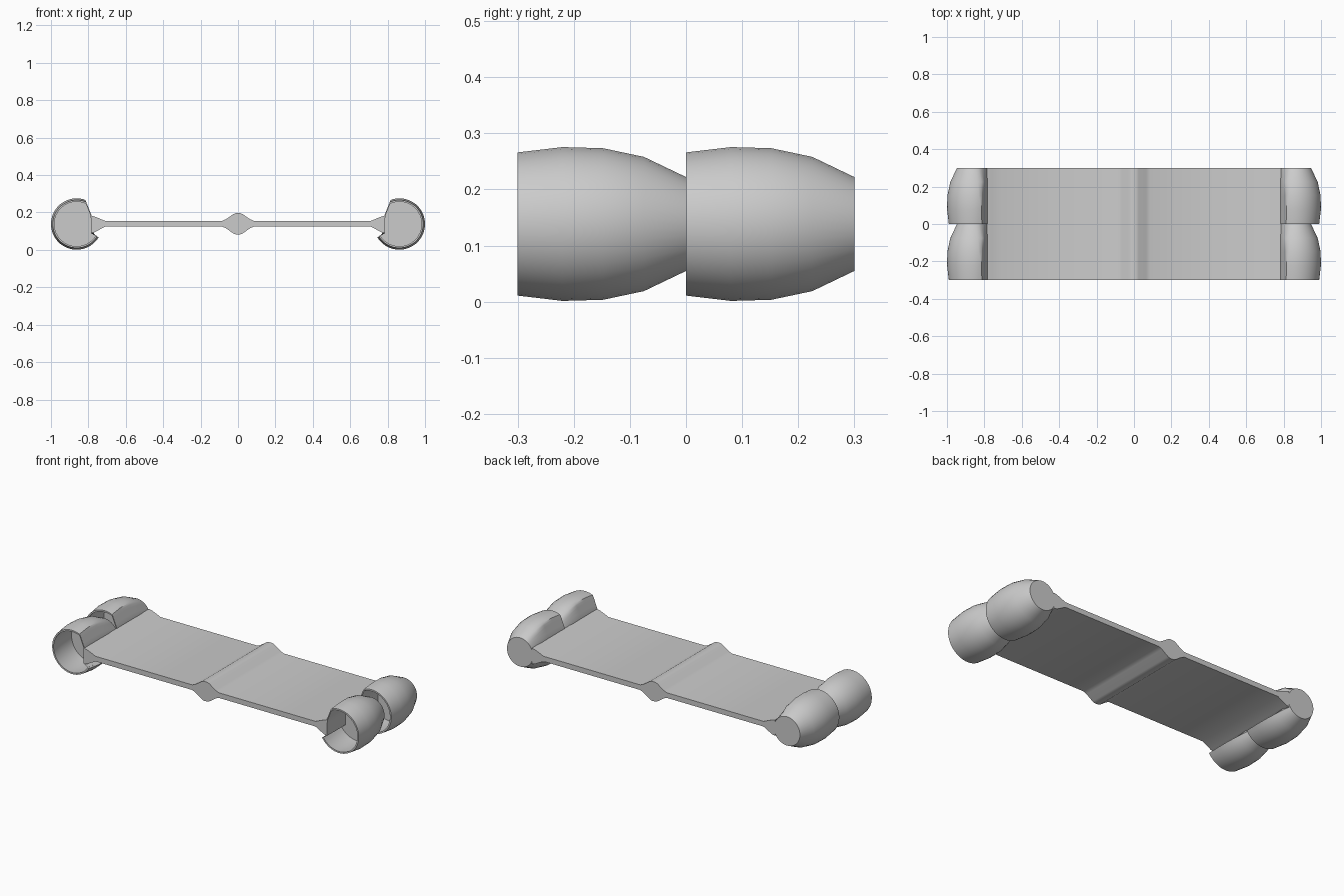
import bpy, math

if "Cube" in bpy.data.objects:
    bpy.data.objects.remove(bpy.data.objects["Cube"])

PX, PZ = 0.8625, 0.1385   # pod axis
SEG = 40


def make_object(name, verts, faces, smooth=35):
    me = bpy.data.meshes.new(name)
    me.from_pydata(verts, [], faces)
    ob = bpy.data.objects.new(name, me)
    bpy.context.collection.objects.link(ob)
    bpy.ops.object.select_all(action='DESELECT')
    ob.select_set(True)
    bpy.context.view_layer.objects.active = ob
    bpy.ops.object.mode_set(mode='EDIT')
    bpy.ops.mesh.select_all(action='SELECT')
    bpy.ops.mesh.normals_make_consistent(inside=False)
    bpy.ops.object.mode_set(mode='OBJECT')
    bpy.ops.object.shade_smooth_by_angle(angle=math.radians(smooth))
    return ob


def pod_ring(r, y, side, inset=0.0):
    # circle with its inner flank trimmed flat where it meets the deck
    ring = []
    for i in range(SEG):
        a = 2 * math.pi * (i + 0.5) / SEG
        x, z = r * math.cos(a), r * math.sin(a)
        if z > -0.055:
            x = max(x, -0.082 + 0.4 * max(z - 0.04, 0) + inset)
        ring.append((side * (PX + x), y, PZ + z))
    return ring


def pod(name, side, y0):
    # closed tail, barrel outside, thin lip, recessed floor inside
    outer = [(0.084, 0.3), (0.120, 0.225), (0.1355, 0.152), (0.1375, 0.08), (0.128, 0.0)]
    inner = [(0.119, 0.0), (0.127, 0.08), (0.122, 0.17)]
    rings = [pod_ring(r, y0 + d, side) for r, d in outer]
    rings += [pod_ring(r, y0 + d, side, 0.006) for r, d in inner]
    verts = [v for ring in rings for v in ring]
    faces = []
    for k in range(len(rings) - 1):
        for i in range(SEG):
            j = (i + 1) % SEG
            faces.append((k * SEG + i, k * SEG + j, (k + 1) * SEG + j, (k + 1) * SEG + i))
    last = (len(rings) - 1) * SEG
    faces += [tuple(range(SEG)), tuple(range(last, last + SEG))]
    return make_object(name, verts, faces)


def deck(name, y0, y1):
    # thin deck with a diamond ridge in the middle and flared ends
    top = [(0.012, 0.196), (0.025, 0.191), (0.065, 0.164), (0.085, 0.155), (0.71, 0.155),
           (0.765, 0.178), (0.785, 0.183)]
    bottom = [(0.785, 0.09), (0.765, 0.095), (0.71, 0.125), (0.085, 0.125), (0.065, 0.116),
              (0.025, 0.088), (0.012, 0.083)]
    half = top + bottom
    prof = half + [(-x, z) for x, z in reversed(half)]
    n = len(prof)
    verts = [(x, y, z) for y in (y0, y1) for x, z in prof]
    faces = [(i, (i + 1) % n, n + (i + 1) % n, n + i) for i in range(n)]
    faces += [tuple(range(n)), tuple(range(n, 2 * n))]
    return make_object(name, verts, faces, 40)


# two identical modules, one behind the other
for label, y0 in (("front", -0.3), ("rear", 0.0)):
    deck(label + "_deck", y0, y0 + 0.3)
    for side_name, s in (("left", -1), ("right", 1)):
        pod(f"{label}_{side_name}_pod", s, y0)
